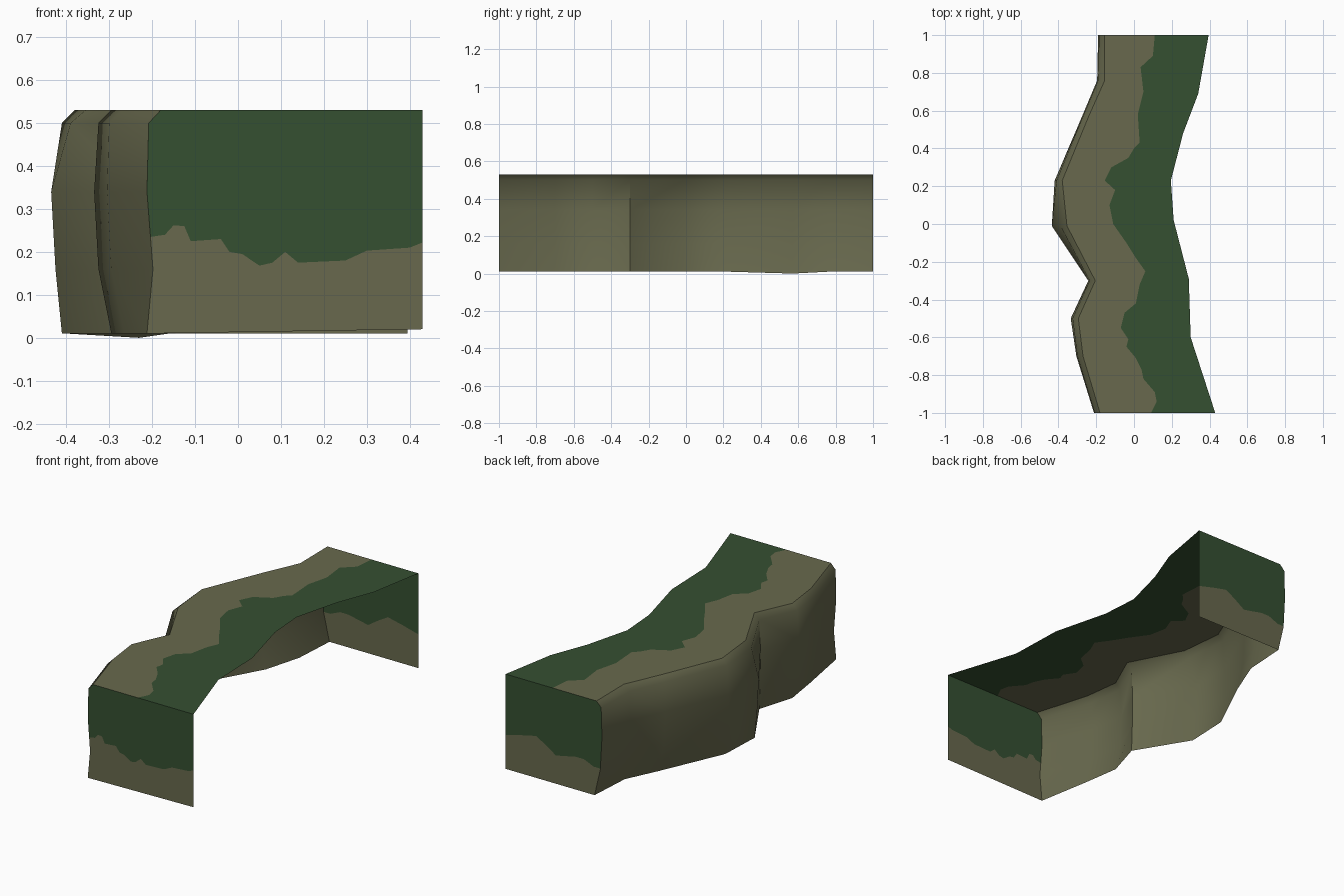
import bpy

if "Cube" in bpy.data.objects:
    bpy.data.objects.remove(bpy.data.objects["Cube"])


def mat(name, rgb):
    m = bpy.data.materials.new(name)
    m.diffuse_color = (*rgb, 1)
    m.use_nodes = True
    m.node_tree.nodes["Principled BSDF"].inputs["Base Color"].default_value = m.diffuse_color
    return m


ROCK = mat("khaki rock", (0.138, 0.141, 0.075))
GRASS = mat("dark green grass", (0.036, 0.079, 0.031))


def build(name, verts, faces, indices):
    me = bpy.data.meshes.new(name)
    me.from_pydata(verts, [], faces)
    me.materials.append(ROCK)
    me.materials.append(GRASS)
    for p, i in zip(me.polygons, indices):
        p.material_index = i
    ob = bpy.data.objects.new(name, me)
    bpy.context.collection.objects.link(ob)
    return ob


def split_panel(name, lower, line, upper):
    """Flat panel cut by a wavy colour line: rock on one side, grass on the other."""
    verts = lower + line + upper
    a, b = len(lower), len(lower) + len(line)
    rock = list(range(a)) + list(range(b - 1, a - 1, -1))
    grass = list(range(a, b)) + list(range(len(verts) - 1, b - 1, -1))
    return build(name, verts, [rock, grass], [0, 1])


TOP = 0.53
LEVELS = [0.01, 0.16, 0.34, 0.50, TOP]

# Cliff cross-sections: y, then x at each level
SECTIONS = [
    (-1.0, (-.212, -.198, -.212, -.208, -.18)),
    (-.70, (-.265, -.295, -.305, -.30, -.27)),
    (-.50, (-.295, -.325, -.335, -.325, -.295)),
    (-.30, (-.235, -.24, -.242, -.235, -.205)),
    (-.01, (-.41, -.425, -.435, -.39, -.355)),
    (.23, (-.40, -.42, -.42, -.41, -.38)),
    (.57, (-.23, -.265, -.275, -.27, -.24)),
    (.76, (-.16, -.185, -.195, -.19, -.155)),
    (1.0, (-.145, -.18, -.19, -.185, -.157)),
]

# Cliff face: loft through the cross-sections
n = len(LEVELS)
verts = [(x, y, 0.0 if (y == .57 and z < .1) else z)
         for y, xs in SECTIONS for x, z in zip(xs, LEVELS)]
faces = [(s * n + k, s * n + k + 1, (s + 1) * n + k + 1, (s + 1) * n + k)
         for s in range(len(SECTIONS) - 1) for k in range(n - 1)]
cliff = build("cliff_face", verts, faces, [0] * len(faces))
for p in cliff.data.polygons:
    p.use_smooth = True
bpy.context.view_layer.objects.active = cliff
cliff.select_set(True)
bpy.ops.object.shade_smooth_by_angle(angle=0.87)
cliff.select_set(False)

# Top: rock rim and grass, split along a wavy line
rim = [(xs[-1], y, TOP) for y, xs in SECTIONS]
wave = [(.09, -1), (.12, -.94), (.11, -.89), (.05, -.82), (.04, -.77), (.01, -.71),
        (-.04, -.65), (-.03, -.61), (-.07, -.55), (-.05, -.47), (.01, -.42), (.03, -.32),
        (.06, -.25), (.01, -.18), (-.04, -.1), (-.11, 0), (-.13, .1), (-.10, .18),
        (-.155, .23), (-.12, .3), (-.03, .35), (0, .4), (.03, .43), (.02, .58),
        (.05, .7), (.035, .83), (.10, .89), (.11, 1)]
edge = [(.43, -1), (.30, -.6), (.29, -.29), (.21, .02), (.195, .23), (.26, .48),
        (.34, .69), (.395, 1)]
split_panel("ledge_top", rim, [(x, y, TOP) for x, y in wave],
            [(x, y, TOP) for x, y in edge])


# End walls: rock below, grass above, following the cliff profile on the left
def end_wall(name, section, right, right_z, line):
    y, xs = section
    z0 = line[0][1]
    t = (z0 - LEVELS[1]) / (LEVELS[2] - LEVELS[1])
    start = (xs[1] + t * (xs[2] - xs[1]), z0)
    pts = [start] + line[1:]
    low = [(xs[1], LEVELS[1]), (xs[0], LEVELS[0]), (right, right_z)]
    high = [(x, z) for x, z in zip(xs[2:], LEVELS[2:])] + [(right, TOP)]
    to3 = lambda ps: [(x, y, z) for x, z in ps]
    split_panel(name, to3(low), to3(pts), to3(high))


end_wall("front_end", SECTIONS[0], .43, .02,
         [(-.2, .235), (-.17, .24), (-.15, .262), (-.125, .26), (-.11, .225), (-.04, .23),
          (-.02, .2), (.01, .195), (.05, .168), (.08, .175), (.11, .2), (.14, .175),
          (.25, .18), (.30, .203), (.40, .21), (.43, .222)])
end_wall("back_end", SECTIONS[-1], .395, .01,
         [(-.18, .165), (-.14, .165), (-.08, .19), (-.03, .19), (.04, .175), (.09, .165),
          (.15, .205), (.21, .24), (.30, .22), (.395, .195)])
